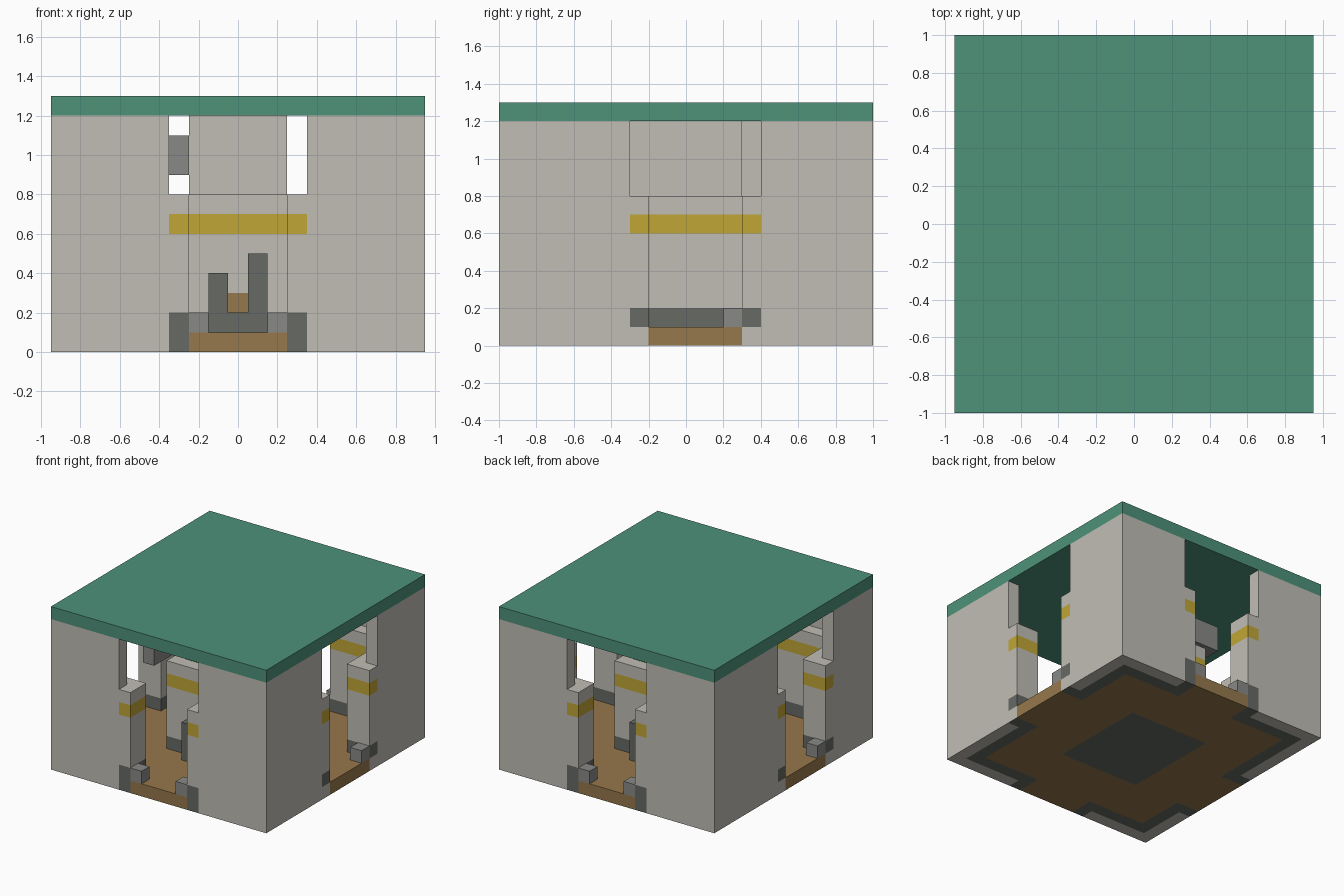
import bpy, bmesh

cube = bpy.data.objects.get("Cube")
if cube:
    bpy.data.objects.remove(cube, do_unlink=True)


def material(name, rgb):
    lin = [((c / 255 + 0.055) / 1.055) ** 2.4 for c in rgb] + [1.0]
    m = bpy.data.materials.new(name)
    m.use_nodes = True
    m.diffuse_color = lin
    m.node_tree.nodes["Principled BSDF"].inputs["Base Color"].default_value = lin
    return m


BEIGE = material("beige wall", (193, 189, 181))
DARK = material("dark grey trim", (102, 106, 100))
YELLOW = material("yellow stripe", (192, 166, 54))
BROWN = material("brown floor", (150, 120, 76))
GREY = material("mid grey metal", (137, 137, 135))
GREEN = material("green roof", (78, 146, 122))


def prism(name, outline, levels, mats, pick=lambda c: 0):
    """Extrude an outline through a stack of levels; pick a material per face."""
    bm = bmesh.new()
    rings = [[bm.verts.new((x, y, z)) for x, y in outline] for z in levels]
    n = len(outline)
    for low, high in zip(rings, rings[1:]):
        for i in range(n):
            j = (i + 1) % n
            bm.faces.new((low[i], low[j], high[j], high[i]))
    bm.faces.new(rings[0])
    bm.faces.new(rings[-1])
    bmesh.ops.recalc_face_normals(bm, faces=bm.faces)
    for f in bm.faces:
        f.material_index = pick(f.calc_center_median())
    mesh = bpy.data.meshes.new(name)
    bm.to_mesh(mesh)
    bm.free()
    for m in mats:
        mesh.materials.append(m)
    obj = bpy.data.objects.new(name, mesh)
    bpy.context.collection.objects.link(obj)
    return obj


def box(name, x, y, z, mat):
    rect = [(x[0], y[0]), (x[1], y[0]), (x[1], y[1]), (x[0], y[1])]
    return prism(name, rect, z, [mat])


BANDS = [0, 0.1, 0.2, 0.6, 0.7, 0.8]
BAND_MATS = [BEIGE, DARK, YELLOW]


def band(c):
    """Dark skirting, yellow stripe, beige elsewhere; side jamb feet stay beige."""
    if c.z < 0.2:
        return 0 if 0 < c.z < 0.1 and abs(c.x) > 0.94 else 1
    return 2 if 0.6 < c.z < 0.7 else 0


# Door edges in y for each side wall, as (lower, upper)
DOORS = {1: (-0.2, 0.3), -1: (-0.4, 0.1)}
T = 0.1

# Four corner walls: tall thin shell plus a lower lining that wraps the jambs
for sx, side in ((1, "left"), (-1, "right")):
    for sy, end in ((1, "back"), (-1, "front")):
        dx = 0.25 * sx
        dy = DOORS[sx][1 if sy > 0 else 0]
        ux, uy = dx + T * sx, dy + T * sy
        X = [sx * v for v in (0.95, 0.85, 0.75)]
        Y = [sy * v for v in (1.0, 0.9, 0.8)]
        inner = [(X[0], uy), (X[1], uy), (X[1], Y[1]), (ux, Y[1]), (ux, Y[0])]
        prism(f"{end}_{side}_wall_shell", [(X[0], Y[0])] + inner[::-1],
              [0, 1.2], [BEIGE])
        prism(f"{end}_{side}_wall_lining",
              inner + [(dx, Y[0]), (dx, Y[2]), (X[2], Y[2]), (X[2], dy), (X[0], dy)],
              BANDS, BAND_MATS, band)

# Roof slab
box("roof", (-0.95, 0.95), (-1, 1), (1.2, 1.3), GREEN)

# Floor around the pillar, and the door sills
FZ = (0, 0.1)
for s, n in ((1, "back"), (-1, "front")):
    box(f"{n}_floor", (-0.75, 0.75), sorted((0.4 * s, 0.8 * s)), FZ, BROWN)
    box(f"{n}_sill", (-0.25, 0.25), sorted((0.8 * s, s)), FZ, BROWN)
for s, n in ((1, "left"), (-1, "right")):
    box(f"{n}_floor", sorted((0.35 * s, 0.75 * s)), (-0.4, 0.4), FZ, BROWN)
    box(f"{n}_sill", sorted((0.75 * s, 0.95 * s)), DOORS[s], FZ, BROWN)

# Central pillar: wide banded base and slimmer shaft
prism("pillar_base", [(-0.35, -0.4), (0.35, -0.4), (0.35, 0.4), (-0.35, 0.4)],
      BANDS, BAND_MATS, band)
box("pillar_shaft", (-0.25, 0.25), (-0.3, 0.3), (0.8, 1.2), BEIGE)

# Consoles on both pillar faces, and the small blocks beside the doors
for s, n in ((1, "front"), (-1, "back")):
    def part(name, x0, x1, y0, y1, z0, z1, mat):
        box(f"{n}_{name}", sorted((x0 * s, x1 * s)), sorted((y0 * s, y1 * s)),
            (z0, z1), mat)
    part("console_base", -0.15, 0.15, -0.5, -0.4, 0.1, 0.2, DARK)
    part("console_short_post", -0.15, -0.05, -0.5, -0.4, 0.2, 0.4, DARK)
    part("console_tall_post", 0.05, 0.15, -0.5, -0.4, 0.2, 0.5, DARK)
    part("console_panel", -0.05, 0.05, -0.406, -0.4, 0.2, 0.3, BROWN)
    part("door_block_a", -0.25, -0.15, -1, -0.9, 0.1, 0.2, GREY)
    part("door_block_b", 0.15, 0.25, -1, -0.9, 0.1, 0.2, GREY)
box("left_door_block", (0.85, 0.95), (0.2, 0.3), (0.1, 0.2), GREY)
box("right_door_block", (-0.95, -0.85), (-0.4, -0.3), (0.1, 0.2), GREY)

# Overhead duct beside the pillar
box("duct", (-0.35, -0.25), (-0.7, 0.3), (0.9, 1.1), GREY)
box("duct_branch", (-0.55, -0.35), (0.1, 0.3), (0.9, 1.1), GREY)
